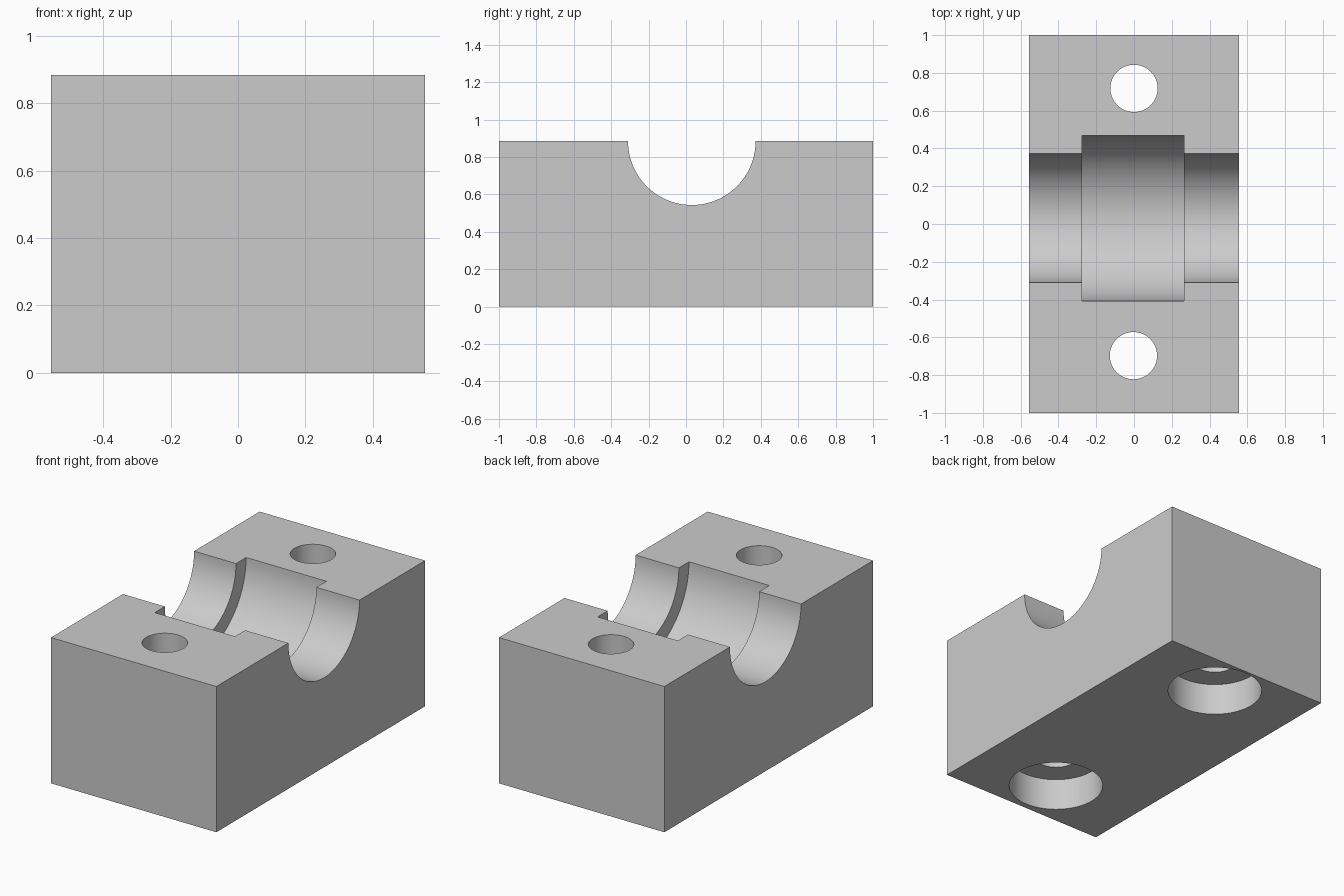
import bpy
from math import pi

if "Cube" in bpy.data.objects:
    bpy.data.objects.remove(bpy.data.objects["Cube"], do_unlink=True)

WIDTH, LENGTH, HEIGHT = 1.11, 2.0, 0.884
GROOVE_Y = 0.031
BOLT_HOLES = {"back": (0.0, 0.718), "front": (-0.003, -0.697)}

# Single grey finish
grey = bpy.data.materials.new("light_grey")
grey.use_nodes = True
colour = (0.6, 0.6, 0.6, 1)
grey.diffuse_color = colour
grey.node_tree.nodes["Principled BSDF"].inputs["Base Color"].default_value = colour

# Solid block
bpy.ops.mesh.primitive_cube_add(size=1, location=(0, 0, HEIGHT / 2))
block = bpy.context.object
block.name = "bearing_block"
block.scale = (WIDTH, LENGTH, HEIGHT)
bpy.ops.object.transform_apply(location=True, scale=True)
block.data.materials.append(grey)


def cut_cylinder(name, radius, depth, location, along_x=False):
    """Subtract a cylinder from the block."""
    rotation = (0, pi / 2, 0) if along_x else (0, 0, 0)
    bpy.ops.mesh.primitive_cylinder_add(
        vertices=96, radius=radius, depth=depth, location=location, rotation=rotation)
    cutter = bpy.context.object
    cutter.name = name
    cutter.hide_render = True
    bpy.context.view_layer.objects.active = block
    mod = block.modifiers.new(name, "BOOLEAN")
    mod.operation = "DIFFERENCE"
    mod.solver = "EXACT"
    mod.object = cutter
    bpy.ops.object.modifier_apply(modifier=mod.name)
    bpy.data.objects.remove(cutter, do_unlink=True)


# Half-round shaft groove with a wider bearing seat
cut_cylinder("shaft_groove", 0.341, 1.5, (0, GROOVE_Y, HEIGHT), along_x=True)
cut_cylinder("bearing_seat", 0.438, 0.539, (-0.0045, GROOVE_Y, HEIGHT), along_x=True)

# Bolt holes, counterbored from below
for side, (x, y) in BOLT_HOLES.items():
    cut_cylinder(side + "_bolt_hole", 0.125, 2, (x, y, HEIGHT / 2))
    cut_cylinder(side + "_counterbore", 0.267, 0.39, (x, y, 0))

# Smooth bores, sharp edges
bpy.ops.object.select_all(action="DESELECT")
block.select_set(True)
bpy.context.view_layer.objects.active = block
bpy.ops.object.shade_smooth_by_angle(angle=pi / 6)
